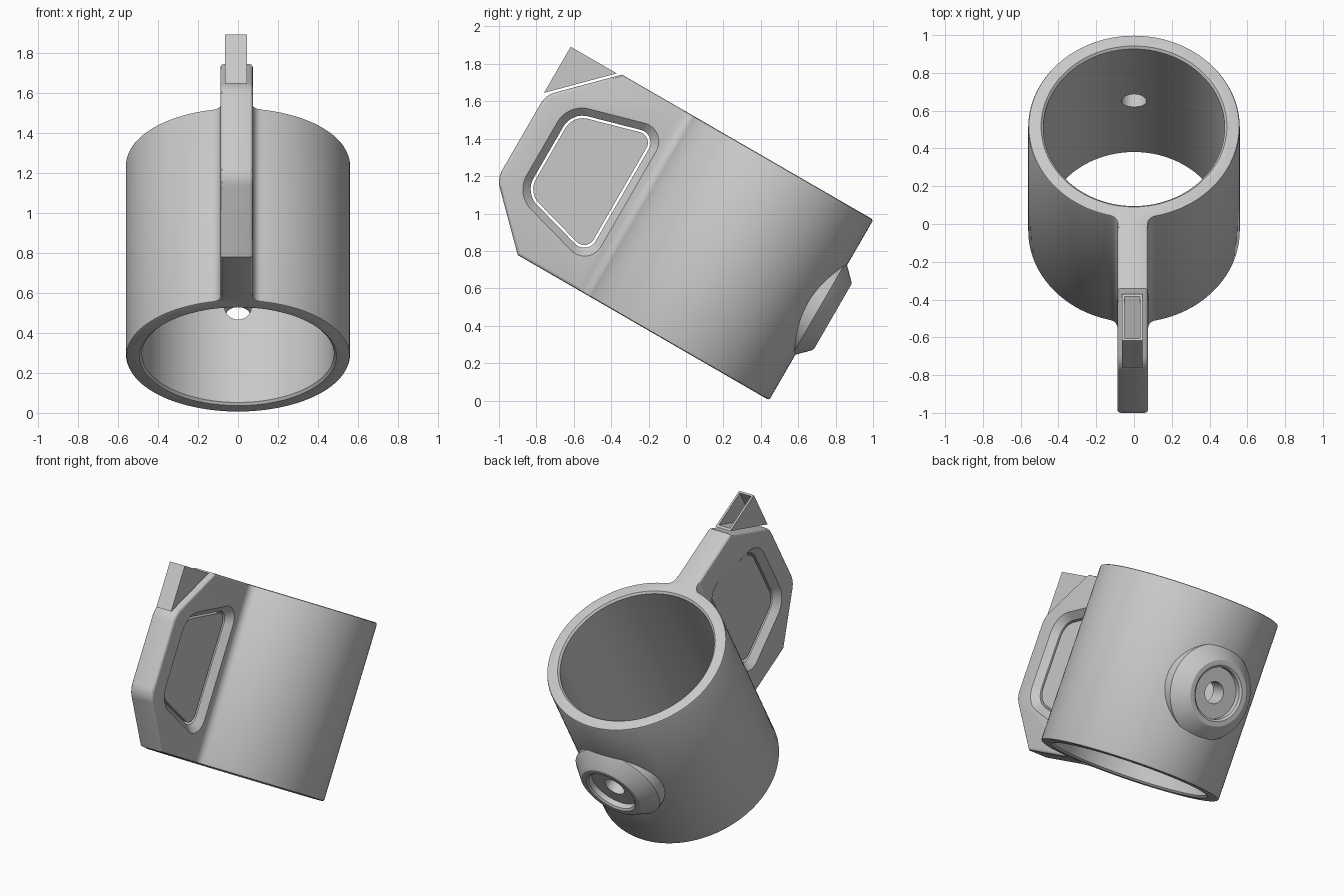
import bpy, bmesh, math
from math import sin, cos, pi
from mathutils import Vector

cube = bpy.data.objects.get("Cube")
if cube:
    bpy.data.objects.remove(cube)

# Single grey plastic
grey = bpy.data.materials.new("light_grey")
grey.use_nodes = True
colour = (0.58, 0.58, 0.58, 1)
grey.diffuse_color = colour
grey.node_tree.nodes["Principled BSDF"].inputs["Base Color"].default_value = colour

# Main sizes, in the upright frame before the final tilt
TILT = -pi / 6
R, BORE, CY = 0.56, 0.48, -0.176
Z0, Z1 = 0.224, 1.338
MID = (Z0 + Z1) / 2
T_LEFT, T_RIGHT = 0.075, 0.088      # handle thickness either side of x = 0
HX, HT = (T_LEFT - T_RIGHT) / 2, (T_LEFT + T_RIGHT) / 2
ROOT = -0.79                        # where the handle plate meets the tube


def loft(name, loops, bevel=0, segments=2, keep=lambda e: True):
    """Skin equal-length loops, cap both ends, optionally round the cap edges."""
    bm = bmesh.new()
    rings = [[bm.verts.new(p) for p in loop] for loop in loops]
    for a, b in zip(rings, rings[1:]):
        for i in range(len(a)):
            j = (i + 1) % len(a)
            bm.faces.new((a[i], a[j], b[j], b[i]))
    caps = [bm.faces.new(rings[0]), bm.faces.new(rings[-1])]
    bmesh.ops.recalc_face_normals(bm, faces=bm.faces)
    if bevel:
        edges = [e for f in caps for e in f.edges if keep(e)]
        bmesh.ops.bevel(bm, geom=edges, offset=bevel, segments=segments,
                        profile=0.5, affect='EDGES')
    mesh = bpy.data.meshes.new(name)
    bm.to_mesh(mesh)
    bm.free()
    mesh.materials.append(grey)
    ob = bpy.data.objects.new(name, mesh)
    bpy.context.collection.objects.link(ob)
    return ob


def lathe_y(name, profile, n=64):
    """Revolve (radius, y) pairs about a y axis at mid height."""
    return loft(name, [[(r * cos(2 * pi * i / n), y, MID + r * sin(2 * pi * i / n))
                        for i in range(n)] for r, y in profile])


def side_loops(points, xs):
    return [[(x, y, z) for y, z in points] for x in xs]


def rounded(corners, n=8):
    """Fillet a polygon given as (y, z, radius) corners."""
    out = []
    for i, (y, z, r) in enumerate(corners):
        p = Vector((y, z))
        if r == 0:
            out.append((y, z))
            continue
        a = (Vector(corners[i - 1][:2]) - p).normalized()
        b = (Vector(corners[(i + 1) % len(corners)][:2]) - p).normalized()
        half = a.angle(b) / 2
        centre = p + (a + b).normalized() * (r / sin(half))
        s = p + a * (r / math.tan(half)) - centre
        e = p + b * (r / math.tan(half)) - centre
        for k in range(n + 1):
            d = s.lerp(e, k / n).normalized() * r + centre
            out.append((d.x, d.y))
    return out


def boolean(ob, cutter, operation):
    mod = ob.modifiers.new(operation.lower(), 'BOOLEAN')
    mod.object, mod.operation, mod.solver = cutter, operation, 'EXACT'
    activate(ob)
    bpy.ops.object.convert(target='MESH')
    bpy.data.objects.remove(cutter)


def activate(ob):
    bpy.ops.object.select_all(action='DESELECT')
    ob.select_set(True)
    bpy.context.view_layer.objects.active = ob


# Tube with a filleted root for the handle
def half_profile(t, fillet=0.05, n=56):
    a = math.asin((t + fillet) / (R + fillet))
    cx, cy = t + fillet, CY - (R + fillet) * cos(a)
    pts = [(t, ROOT)]
    for k in range(9):
        w = pi + (a - pi / 2) * k / 8
        pts.append((cx + fillet * cos(w), cy + fillet * sin(w)))
    for k in range(1, n + 1):
        w = -pi / 2 + a + (pi - a) * k / n
        pts.append((R * cos(w), CY + R * sin(w)))
    return pts


left = half_profile(T_LEFT)
right = [(-x, y) for x, y in reversed(half_profile(T_RIGHT)[:-1])]
outline = left + right
tube = loft("tube_body", [[(x, y, z) for x, y in outline] for z in (Z0, Z1)],
            bevel=0.012, keep=lambda e: any(v.co.y > ROOT + 0.001 for v in e.verts))

# Round boss on the back, with a recessed face
boss = lathe_y("boss", [(0.29, 0.2), (0.29, 0.37), (0.212, 0.448), (0.2, 0.455),
                        (0.17, 0.455), (0.157, 0.445), (0.157, 0.41), (0.03, 0.41)])
boolean(tube, boss, 'UNION')

# Bore with small lead-in chamfers, then the cross hole
levels = [(BORE + 0.022, Z0 - 0.01), (BORE, Z0 + 0.012),
          (BORE, Z1 - 0.012), (BORE + 0.022, Z1 + 0.01)]
bore = loft("bore_cutter", [[(r * cos(2 * pi * i / 112), CY + r * sin(2 * pi * i / 112), z)
                             for i in range(112)] for r, z in levels])
boolean(tube, bore, 'DIFFERENCE')
boolean(tube, lathe_y("hole_cutter", [(0.067, 0.1), (0.067, 0.6)], 40), 'DIFFERENCE')

# Handle plate with clipped corners and softened edges
shape = rounded([(ROOT, Z0, 0), (-1.168, Z0, 0), (-1.467, 0.523, 0.13),
                 (-1.467, 1.039, 0.13), (-1.168, Z1, 0), (ROOT, Z1, 0)])
handle = loft("handle_plate", side_loops(shape, (-T_RIGHT, T_LEFT)), bevel=0.018, segments=3,
              keep=lambda e: any(v.co.y < ROOT - 0.001 for v in e.verts))


# Tapered window, shared by the opening and its panel
def window(inset):
    near, far = -0.805 - inset, -1.34 + inset

    def h(y):
        return 0.43 + (y + 0.8) * 0.28 - 1.035 * inset
    small, big = 0.1 - inset * 0.8, 0.15 - inset * 0.8
    return rounded([(near, MID - h(near), small), (far, MID - h(far), big),
                    (far, MID + h(far), big), (near, MID + h(near), small)])


steps = [(-HT - 0.005, -0.005), (-HT + 0.04, 0.04), (HT - 0.04, 0.04), (HT + 0.005, -0.005)]
opening = loft("opening_cutter", [[(HX + x, y, z) for y, z in window(i)] for x, i in steps])
boolean(handle, opening, 'DIFFERENCE')

# Panel floating in the opening with a thin gap
panel = loft("handle_panel", side_loops(window(0.053), (HX - 0.04, HX + 0.04)))

# Hollow triangular corner piece, open at the top
corner = loft("corner_pocket", side_loops([(-1.48, 1.33), (-1.195, 1.33), (-1.48, 1.045)],
                                          (-0.064, 0.044)))
pocket = loft("pocket_cutter", side_loops([(-1.467, 1.35), (-1.192, 1.35), (-1.467, 1.075)],
                                          (-0.051, 0.031)))
boolean(corner, pocket, 'DIFFERENCE')

# Smooth shading and final lean
for ob in (tube, handle, panel, corner):
    activate(ob)
    bpy.ops.object.shade_smooth_by_angle(angle=math.radians(30))
    ob.rotation_euler.x = TILT
